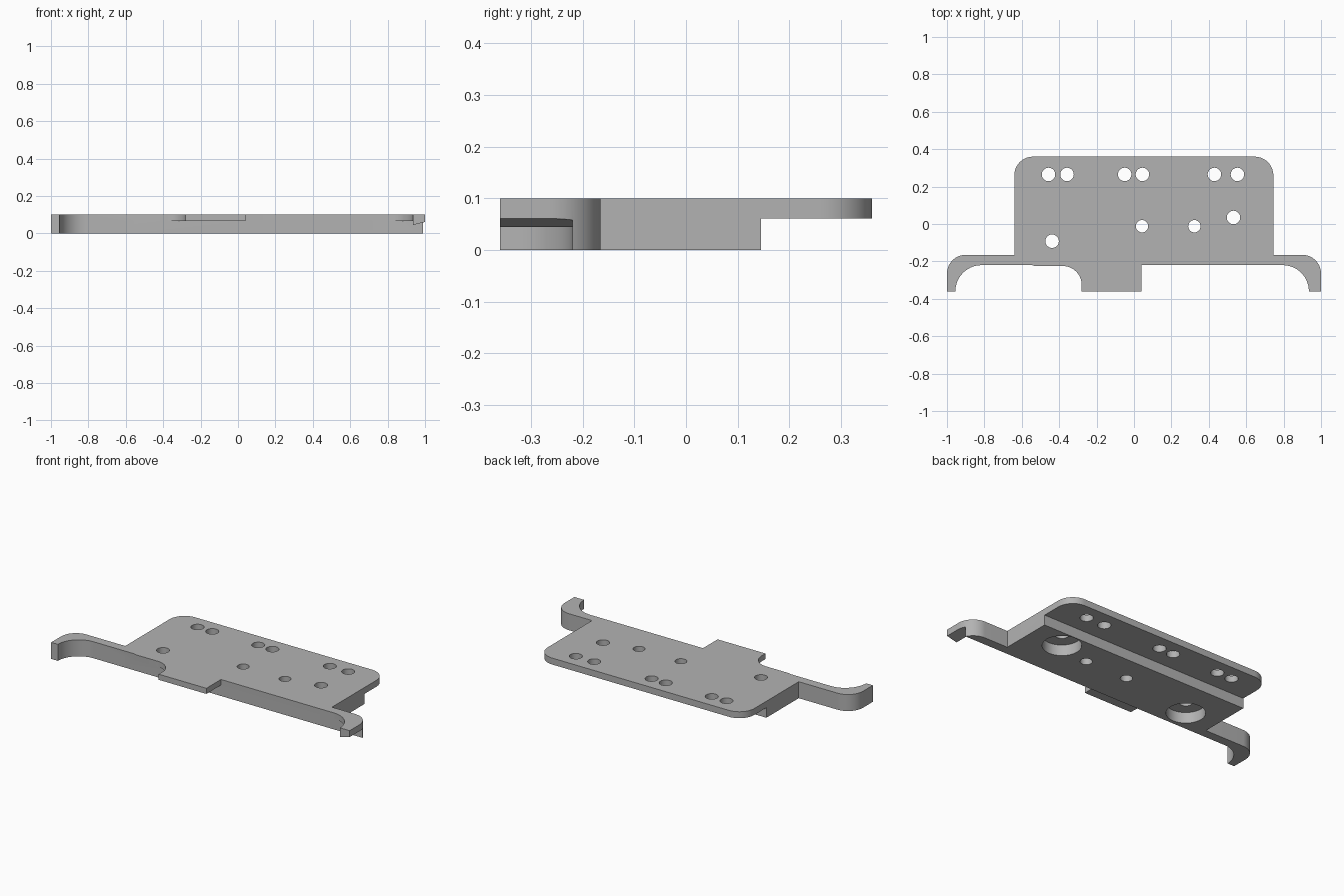
import bpy, bmesh
from math import cos, sin, radians
from mathutils import Matrix

cube = bpy.data.objects.get("Cube")
if cube:
    bpy.data.objects.remove(cube)

grey = bpy.data.materials.new("plain grey")
grey.use_nodes = True
colour = (0.45, 0.45, 0.45, 1)
grey.diffuse_color = colour
grey.node_tree.nodes["Principled BSDF"].inputs["Base Color"].default_value = colour

TOP, FRONT, END = 0.1, -0.22, -0.36
LEDGE, TAB = 0.061, 0.066


def arc(cx, cy, r, start, stop, n=14):
    angles = [radians(start + (stop - start) * i / n) for i in range(n + 1)]
    return [(cx + r * cos(a), cy + r * sin(a)) for a in angles]


def make_object(name, bm):
    bmesh.ops.recalc_face_normals(bm, faces=bm.faces)
    mesh = bpy.data.meshes.new(name)
    bm.to_mesh(mesh)
    bm.free()
    mesh.materials.append(grey)
    ob = bpy.data.objects.new(name, mesh)
    bpy.context.collection.objects.link(ob)
    return ob


def prism(name, points, vector):
    """Extrude a closed 3D outline along a vector."""
    bm = bmesh.new()
    face = bm.faces.new([bm.verts.new(p) for p in points])
    out = bmesh.ops.extrude_face_region(bm, geom=[face])
    verts = [g for g in out["geom"] if isinstance(g, bmesh.types.BMVert)]
    bmesh.ops.translate(bm, verts=verts, vec=vector)
    return make_object(name, bm)


def box(name, x0, x1, y0, y1, z0, z1):
    outline = [(x0, y0, z0), (x1, y0, z0), (x1, y1, z0), (x0, y1, z0)]
    return prism(name, outline, (0, 0, z1 - z0))


def cylinder(name, x, y, r, z0, z1):
    bm = bmesh.new()
    bmesh.ops.create_cone(bm, cap_ends=True, segments=40, radius1=r, radius2=r,
                          depth=z1 - z0,
                          matrix=Matrix.Translation((x, y, (z0 + z1) / 2)))
    return make_object(name, bm)


# Plate outline with two hooked arms and a front tab
outline = [(-1, END)]
outline += arc(-0.9, -0.265, 0.1, 180, 90)
outline += [(-0.64, -0.165)]
outline += arc(-0.54, 0.26, 0.1, 180, 90)
outline += arc(0.645, 0.26, 0.1, 90, 0)
outline += [(0.745, -0.165)]
outline += arc(0.9, -0.265, 0.1, 90, 0)
outline += [(1, END)]
outline += arc(0.795, END, 0.14, 0, 90)
outline += [(0.04, FRONT), (0.04, END), (-0.28, END)]
outline += arc(-0.38, -0.325, 0.1, 0, 90)
outline += [(-0.53, -0.225), (-0.545, FRONT)]
outline += arc(-0.815, END, 0.14, 90, 180)
plate = prism("mounting_plate", [(x, y, 0) for x, y in outline], (0, 0, TOP))

# Undercuts below the rear ledge, the front tab and the left hook
cutters = [
    box("rear_undercut", -1.2, 1.2, 0.145, 0.5, -0.1, LEDGE),
    box("tab_undercut", -0.6, 0.1, -0.5, FRONT, -0.1, TAB),
]
hook_profile = [(0.7, -0.1), (0.7, TAB), (0.935, TAB), (0.935, 0.045),
                (1.065, 0.077), (1.065, -0.1)]
cutters.append(prism("hook_undercut", [(x, -0.5, z) for x, z in hook_profile],
                     (0, FRONT + 0.5, 0)))

# Through holes: a rear row, two in the middle and two counterbored
for x in (-0.457, -0.358, -0.05, 0.045, 0.43, 0.553):
    cutters.append(cylinder("rear_hole", x, 0.265, 0.036, -0.1, 0.2))
for x in (0.043, 0.323):
    cutters.append(cylinder("middle_hole", x, -0.012, 0.033, -0.1, 0.2))
for x, y in ((-0.438, -0.092), (0.532, 0.035)):
    cutters.append(cylinder("bolt_hole", x, y, 0.036, -0.1, 0.2))
    cutters.append(cylinder("counterbore", x, y, 0.106, -0.1, 0.065))

for cutter in cutters:
    cutter.hide_render = True
    mod = plate.modifiers.new(cutter.name, 'BOOLEAN')
    mod.operation = 'DIFFERENCE'
    mod.solver = 'EXACT'
    mod.object = cutter

# Bake the cuts, then drop the cutters
bpy.ops.object.select_all(action='DESELECT')
plate.select_set(True)
bpy.context.view_layer.objects.active = plate
for mod in list(plate.modifiers):
    bpy.ops.object.modifier_apply(modifier=mod.name)
for cutter in cutters:
    bpy.data.objects.remove(cutter)
bpy.ops.object.shade_smooth_by_angle(angle=radians(30))
